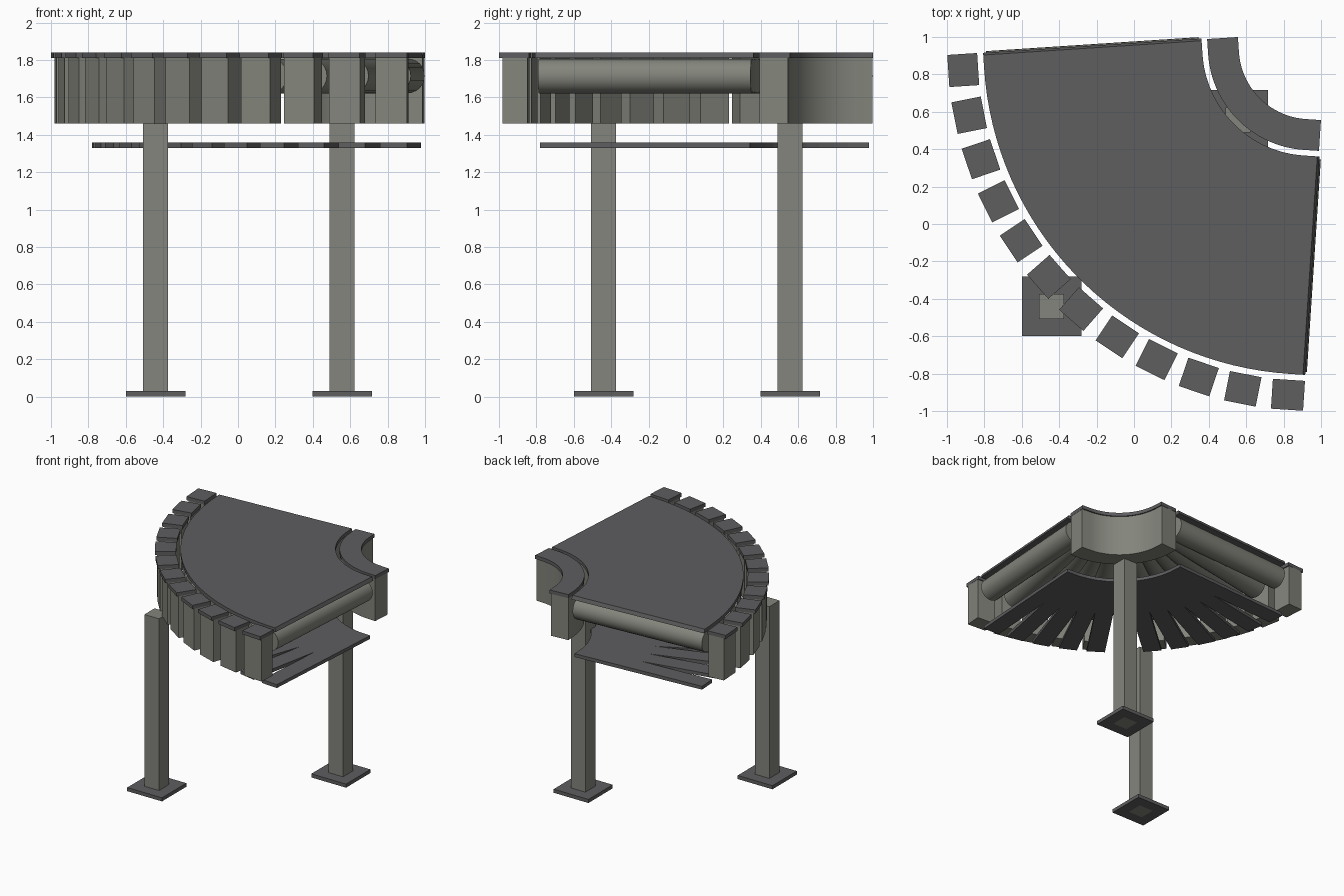
import bpy, bmesh, math
from mathutils import Matrix, Vector

if "Cube" in bpy.data.objects:
    bpy.data.objects.remove(bpy.data.objects["Cube"])

C = 0.945                       # centre of the bend in x and y
A0, STEP, N = 183.75, 7.5, 12   # first station angle, spacing, count


def material(name, rgb):
    m = bpy.data.materials.new(name)
    m.diffuse_color = (*rgb, 1)
    m.use_nodes = True
    m.node_tree.nodes["Principled BSDF"].inputs["Base Color"].default_value = m.diffuse_color
    return m


DARK = material("dark_grey", (0.112, 0.112, 0.117))
LIGHT = material("warm_grey", (0.228, 0.233, 0.2))


def finish(name, bm, mat, smooth=False):
    bmesh.ops.recalc_face_normals(bm, faces=bm.faces)
    me = bpy.data.meshes.new(name)
    bm.to_mesh(me)
    bm.free()
    me.materials.append(mat)
    ob = bpy.data.objects.new(name, me)
    bpy.context.collection.objects.link(ob)
    if smooth:
        bpy.ops.object.select_all(action='DESELECT')
        ob.select_set(True)
        bpy.context.view_layer.objects.active = ob
        bpy.ops.object.shade_smooth_by_angle(angle=math.radians(30))
    return ob


def station(i):
    """Frame of a station: local x runs outward along the radius."""
    a = math.radians(A0 + STEP * i)
    return Matrix.Translation((C, C, 0)) @ Matrix.Rotation(a, 4, 'Z')


def box(name, mat, lo, hi, frame=Matrix()):
    bm = bmesh.new()
    size = [h - l for l, h in zip(lo, hi)]
    mid = [(h + l) / 2 for l, h in zip(lo, hi)]
    m = frame @ Matrix.Translation(mid) @ Matrix.Diagonal((*size, 1))
    bmesh.ops.create_cube(bm, size=1, matrix=m)
    return finish(name, bm, mat)


def sector(name, mat, r0, r1, z0, z1, ext_low, ext_top, segs=33):
    """Curved slab whose two ends run on straight past the arc."""
    bm = bmesh.new()
    rows = []
    for k in range(-1, segs + 2):
        t = min(max(k, 0), segs) / segs
        f = station((N - 1) * t)
        side = -1 if k < 0 else (1 if k > segs else 0)
        pts = [(r0, ext_low, z0), (r1, ext_low, z0), (r1, ext_top, z1), (r0, ext_top, z1)]
        rows.append([bm.verts.new(f @ Vector((r, side * e, z))) for r, e, z in pts])
    for a, b in zip(rows, rows[1:]):
        for j in range(4):
            bm.faces.new((a[j], a[(j + 1) % 4], b[(j + 1) % 4], b[j]))
    bm.faces.new(rows[0])
    bm.faces.new(rows[-1])
    return finish(name, bm, mat, True)


# Belt deck with slightly sloped ends
sector("belt_deck", DARK, 0.58, 1.75, 1.81, 1.84, 0.085, 0.073)

# Inner curved guard and its cap
sector("inner_guard", LIGHT, 0.395, 0.548, 1.46, 1.811, 0.078, 0.078)
sector("inner_guard_cap", DARK, 0.385, 0.55, 1.81, 1.84, 0.08, 0.08)

for i in range(N):
    f = station(i)
    # Outer guard block and cap
    box("outer_block", LIGHT, (1.79, -0.085, 1.46), (1.925, 0.085, 1.81), f)
    box("outer_block_cap", DARK, (1.782, -0.086, 1.81), (1.942, 0.086, 1.84), f)
    # Lower tray slat; neighbours overlap near the inner end
    box("tray_slat", DARK, (0.6, -0.0725, 1.33), (1.725, 0.0725, 1.358), f)
    # Roller under the deck
    bm = bmesh.new()
    m = f @ Matrix.Translation((1.165, 0, 1.715)) @ Matrix.Rotation(math.pi / 2, 4, 'Y')
    bmesh.ops.create_cone(bm, cap_ends=True, segments=24, radius1=0.093,
                          radius2=0.093, depth=1.14, matrix=m)
    finish("roller", bm, LIGHT, True)

# Two legs with foot plates
for p in (-0.44, 0.557):
    box("leg", LIGHT, (p - 0.067, p - 0.067, 0), (p + 0.067, p + 0.067, 1.46))
    box("foot_plate", DARK, (p - 0.16, p - 0.16, 0), (p + 0.16, p + 0.16, 0.03))
